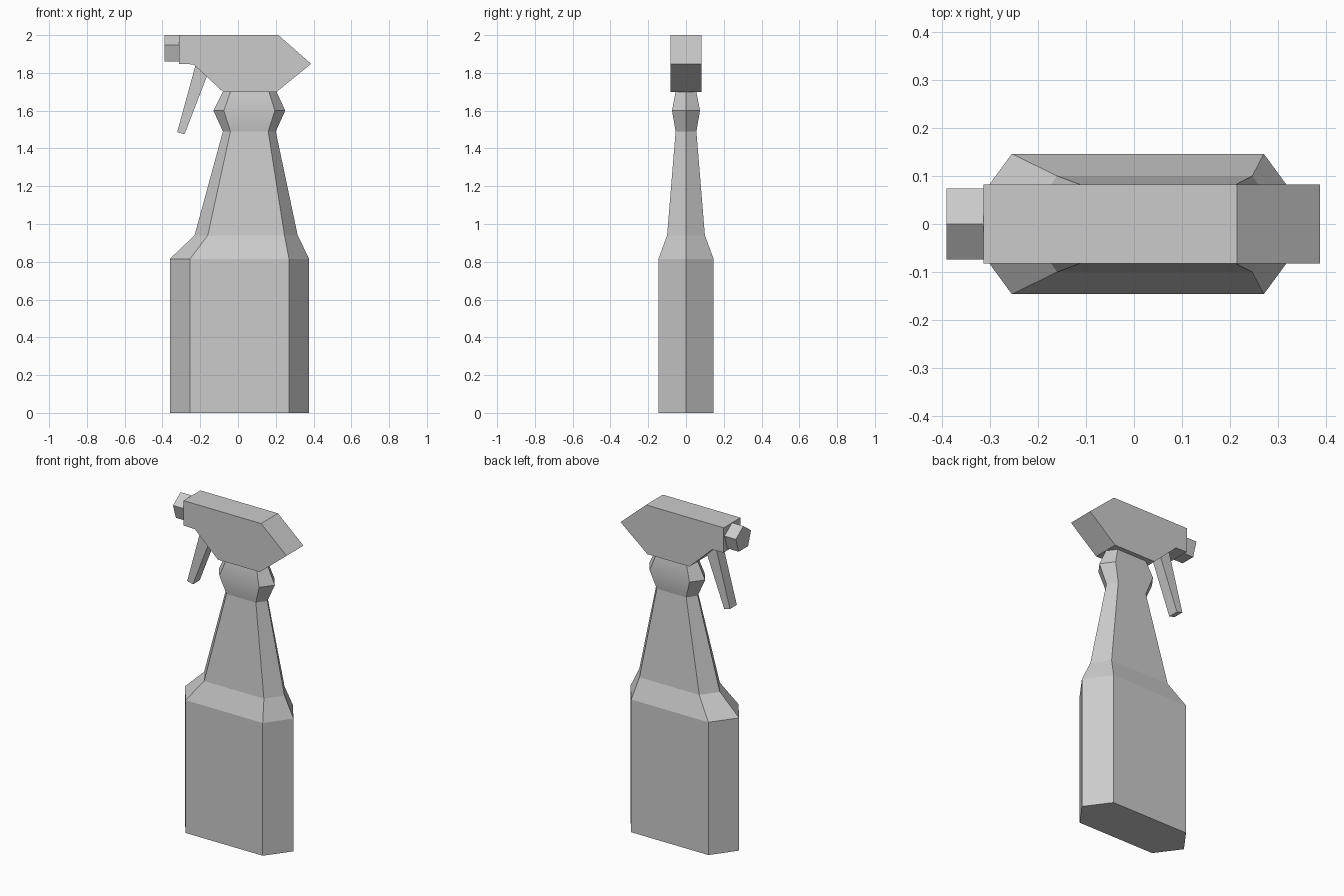
import bpy, bmesh, math

cube = bpy.data.objects.get("Cube")
if cube:
    bpy.data.objects.remove(cube, do_unlink=True)

grey = bpy.data.materials.new("light_grey_plastic")
grey.use_nodes = True
colour = (0.6, 0.6, 0.6, 1)
grey.diffuse_color = colour
grey.node_tree.nodes["Principled BSDF"].inputs["Base Color"].default_value = colour


def loft(name, rings):
    """Skin a stack of equal-sided rings and cap both ends."""
    bm = bmesh.new()
    loops = [[bm.verts.new(p) for p in ring] for ring in rings]
    n = len(loops[0])
    for a, b in zip(loops, loops[1:]):
        for i in range(n):
            j = (i + 1) % n
            bm.faces.new((a[i], a[j], b[j], b[i]))
    bm.faces.new(loops[0][::-1])
    bm.faces.new(loops[-1])
    bmesh.ops.recalc_face_normals(bm, faces=bm.faces)
    mesh = bpy.data.meshes.new(name)
    bm.to_mesh(mesh)
    bm.free()
    mesh.materials.append(grey)
    obj = bpy.data.objects.new(name, mesh)
    bpy.context.collection.objects.link(obj)
    return obj


def hexagon(z, tip, flat, depth, middle=0.045):
    """Flattened six-sided section with its tips on the x axis."""
    shape = [(-tip, 0), (-flat, -depth), (flat, -depth),
             (tip, 0), (flat, depth), (-flat, depth)]
    return [(middle + x, y, z) for x, y in shape]


def slab(name, profile, half):
    """Side profile in x and z, extruded evenly across y."""
    return loft(name, [[(x, y, z) for x, z in profile] for y in (-half, half)])


# Bottle body, shoulder and tapering neck
loft("bottle", [
    hexagon(0, 0.369, 0.262, 0.146, 0.008),
    hexagon(0.815, 0.369, 0.262, 0.146, 0.008),
    hexagon(0.94, 0.273, 0.203, 0.1, 0.043),
    hexagon(1.49, 0.14, 0.1, 0.055, 0.06),
])

# Bulging collar between the neck and the head
collar = loft("collar", [
    hexagon(1.49, 0.14, 0.1, 0.055, 0.06),
    hexagon(1.6, 0.19, 0.135, 0.074, 0.06),
    hexagon(1.7, 0.142, 0.102, 0.055, 0.062),
])
bpy.ops.object.select_all(action='DESELECT')
collar.select_set(True)
bpy.context.view_layer.objects.active = collar
bpy.ops.object.shade_smooth_by_angle(angle=math.radians(30))

# Spray head
slab("spray_head", [(-0.313, 2), (0.214, 2), (0.387, 1.848), (0.205, 1.7),
                    (-0.08, 1.7), (-0.235, 1.845), (-0.313, 1.848)], 0.082)

# Trigger, its top buried in the head
slab("trigger", [(-0.322, 1.486), (-0.283, 1.475), (-0.15, 1.82),
                 (-0.217, 1.87)], 0.033)

# Five-sided nozzle, point upwards
radius = 0.0774
angles = [math.tau * i / 5 for i in range(5)]
loft("nozzle", [[(x, radius * math.sin(a), 2 - radius + radius * math.cos(a))
                 for a in angles] for x in (-0.39, -0.3)])
